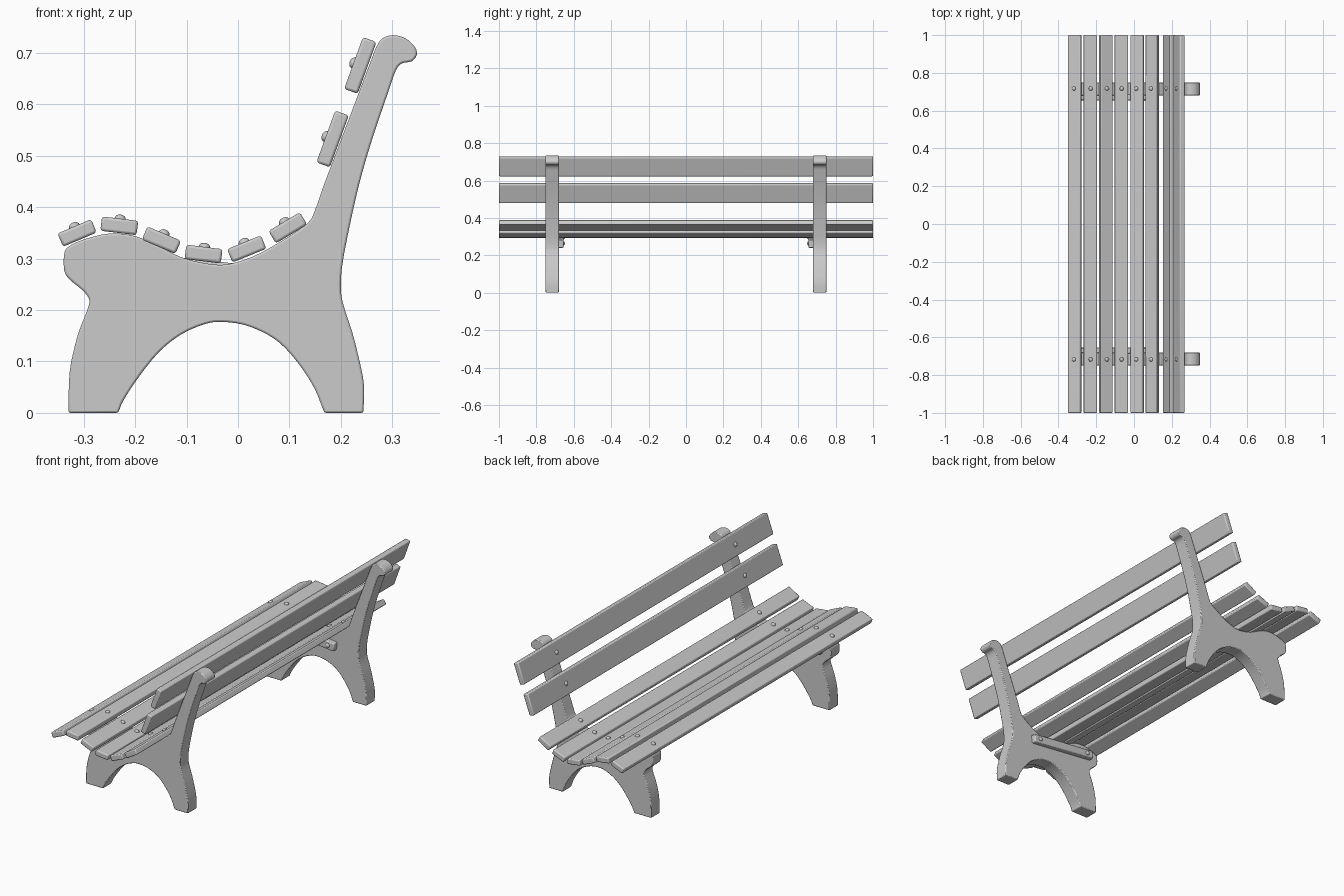
import bpy, bmesh, math
from mathutils import Vector, Matrix

if "Cube" in bpy.data.objects:
    bpy.data.objects.remove(bpy.data.objects["Cube"])


def spline(pts, n=3):
    """Smooth open curve through the points."""
    p = [Vector(q) for q in pts]
    p = [2 * p[0] - p[1]] + p + [2 * p[-1] - p[-2]]
    out = []
    for i in range(1, len(p) - 2):
        a, b, c, d = p[i - 1:i + 3]
        for k in range(n):
            t = k / n
            out.append(0.5 * (2 * b + (c - a) * t + (2 * a - 5 * b + 4 * c - d) * t * t
                              + (3 * b - a - 3 * c + d) * t ** 3))
    return out + [p[-2]]


def finish(name, bm, bevel=0, angle=35):
    bmesh.ops.recalc_face_normals(bm, faces=bm.faces)
    me = bpy.data.meshes.new(name)
    bm.to_mesh(me)
    bm.free()
    ob = bpy.data.objects.new(name, me)
    bpy.context.collection.objects.link(ob)
    if bevel:
        m = ob.modifiers.new("Bevel", 'BEVEL')
        m.width, m.segments, m.limit_method = bevel, 2, 'ANGLE'
        m.angle_limit = math.radians(40)
    bpy.ops.object.select_all(action='DESELECT')
    ob.select_set(True)
    bpy.context.view_layer.objects.active = ob
    bpy.ops.object.shade_smooth_by_angle(angle=math.radians(angle))
    return ob


def bar(name, x, z, deg, size, y=0, bevel=0.005):
    bm = bmesh.new()
    bmesh.ops.create_cube(bm, size=1, matrix=Matrix.Diagonal((*size, 1)))
    ob = finish(name, bm, bevel)
    ob.location = (x, y, z)
    ob.rotation_euler.y = -math.radians(deg)
    return ob


def dome(name, pos, normal, r=0.011, h=0.008):
    bm = bmesh.new()
    bmesh.ops.create_uvsphere(bm, u_segments=16, v_segments=8, radius=1,
                              matrix=Matrix.Diagonal((r, r, h, 1)))
    ob = finish(name, bm)
    ob.location = pos
    ob.rotation_euler = Vector(normal).to_track_quat('Z', 'Y').to_euler()


# side frame outline: arch, back edge with scroll, seat curve with front leg
arch = [(-.233, 0), (-.222, .026), (-.19, .074), (-.152, .12), (-.11, .153), (-.064, .173),
        (-.031, .177), (.013, .171), (.058, .152), (.091, .127), (.125, .086), (.15, .045), (.168, 0)]
back = [(.244, 0), (.245, .055), (.235, .107), (.222, .158), (.204, .214), (.2, .25),
        (.206, .307), (.233, .434), (.261, .532), (.294, .629), (.307, .666), (.319, .68),
        (.338, .684), (.348, .697), (.344, .712), (.327, .728), (.302, .735), (.28, .728), (.268, .71)]
front = [(.165, .438), (.15, .395), (.132, .366), (.062, .321), (.013, .298), (-.031, .288),
         (-.074, .293), (-.113, .304), (-.152, .323), (-.2, .344), (-.25, .349), (-.298, .338),
         (-.329, .324), (-.338, .31), (-.338, .277), (-.327, .259), (-.303, .239), (-.289, .219),
         (-.296, .193), (-.311, .154), (-.325, .097), (-.329, .055), (-.33, 0)]
outline = spline(arch) + spline(back) + spline(front)

# slats: x, z, tilt, width
slats = [("seat_slat", -.313, .350, 23, .071), ("seat_slat", -.231, .364, -7, .071),
         ("seat_slat", -.149, .336, -23, .071), ("seat_slat", -.067, .309, -7, .071),
         ("seat_slat", .017, .319, 22, .071), ("seat_slat", .097, .360, 31, .071),
         ("back_slat", .238, .676, 70, .107), ("back_slat", .184, .533, 70, .107)]
T = 0.028
for name, x, z, deg, w in slats:
    bar(name, x, z, deg, (w, 2, T))

for side in (-1, 1):
    # side frame
    bm = bmesh.new()
    f = bm.faces.new([bm.verts.new((p.x, side * .715 - .035, p.y)) for p in outline])
    ext = bmesh.ops.extrude_face_region(bm, geom=[f])
    bmesh.ops.translate(bm, vec=(0, .07, 0),
                        verts=[v for v in ext['geom'] if isinstance(v, bmesh.types.BMVert)])
    finish("side_frame", bm, 0.004)

    # inner support rail with bolts
    rx, rz, tilt = -.105, .280, -6
    bar("support_rail", rx, rz, tilt, (.37, .03, .042), side * .67)
    for d in (-.15, .15):
        a = math.radians(tilt)
        dome("rail_bolt", (rx + d * math.cos(a), side * .655, rz + d * math.sin(a)), (0, -side, 0))

    # slat bolts
    for name, x, z, deg, w in slats:
        a = math.radians(deg)
        n = Vector((-math.sin(a), 0, math.cos(a)))
        dome("slat_bolt", Vector((x, side * .717, z)) + n * T / 2, n)
